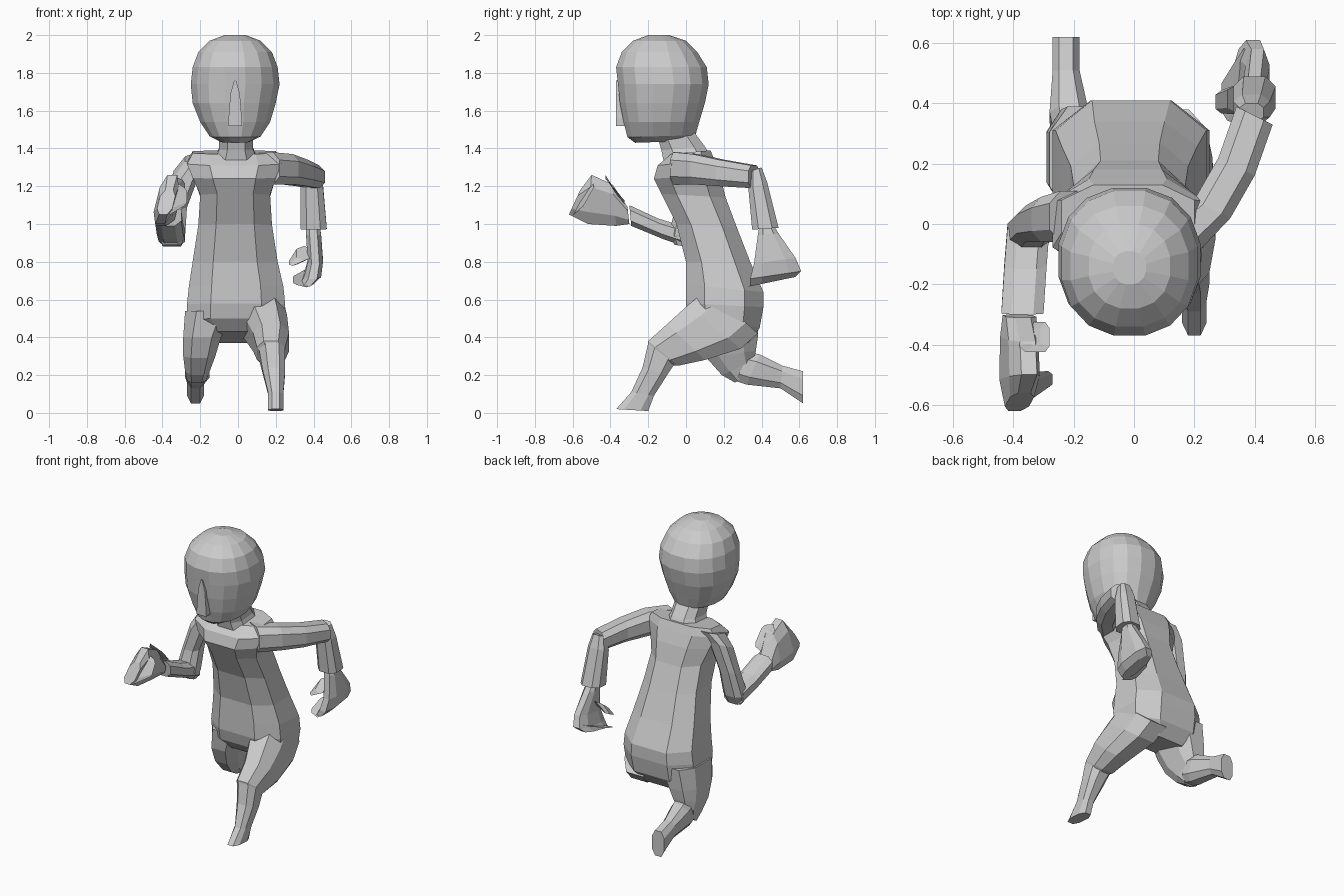
import bpy
import bmesh
from math import cos, sin, pi
from mathutils import Vector

old = bpy.data.objects.get("Cube")
if old:
    bpy.data.objects.remove(old, do_unlink=True)

clay = bpy.data.materials.new("clay_grey")
clay.use_nodes = True
clay.diffuse_color = (0.6, 0.6, 0.6, 1)
clay.node_tree.nodes["Principled BSDF"].inputs["Base Color"].default_value = (0.6, 0.6, 0.6, 1)


def soften(value, power):
    """Squarer than a circle when power is below one."""
    return (1 if value > 0 else -1) * abs(value) ** power


def loft(name, rings, sides=8, power=0.75, yaw=0.0, lean=0.0):
    """Skin closed rings; each ring is x_min, x_max, y0, z0, y1, z1 in hundredths.
    The two y-z points are the opposite edges of the ring in profile."""
    bm = bmesh.new()
    loops = []
    for x_min, x_max, y0, z0, y1, z1 in rings:
        middle = Vector(((x_min + x_max) / 2, (y0 + y1) / 2, (z0 + z1) / 2))
        across = Vector(((x_max - x_min) / 2, 0, 0))
        along = Vector((0, (y0 - y1) / 2, (z0 - z1) / 2))
        loop = []
        for i in range(sides):
            angle = 2 * pi * (i + 0.5) / sides
            grow = 1 / cos(pi / sides) ** power
            offset = (across * soften(cos(angle), power)
                      + along * soften(sin(angle), power)) * grow
            offset.y += yaw * offset.x
            offset.x += lean * offset.z
            loop.append(bm.verts.new((middle + offset) / 100))
        loops.append(loop)
    for low, high in zip(loops, loops[1:]):
        for i in range(sides):
            j = (i + 1) % sides
            bm.faces.new((low[i], low[j], high[j], high[i]))
    bm.faces.new(loops[0])
    bm.faces.new(loops[-1])
    bmesh.ops.recalc_face_normals(bm, faces=bm.faces)
    mesh = bpy.data.meshes.new(name)
    bm.to_mesh(mesh)
    bm.free()
    mesh.materials.append(clay)
    part = bpy.data.objects.new(name, mesh)
    bpy.context.collection.objects.link(part)
    return part


# Head, nose and neck
loft("head", [
    (-9, 6, -27, 143, 2, 144),
    (-15, 12, -31, 146, 5, 147),
    (-20, 17, -33, 154, 7, 154),
    (-24, 20, -35, 164, 10, 164),
    (-25, 22, -36, 174, 12, 174),
    (-24, 21, -37, 183, 11, 183),
    (-21, 18, -34, 191, 6, 191),
    (-15, 12, -28, 197, 0, 197),
    (-7, 4, -20, 200, -9, 200),
], sides=16, power=0.9)
loft("nose", [
    (-5, 2, -37, 152, -31, 152),
    (-5, 2, -37, 156, -31, 156),
    (-4, 1, -37, 169, -33, 169),
    (-2, -1, -37, 176, -34, 176),
], sides=4, power=1)
loft("neck", [
    (-12, 10, -12, 134, 13, 136),
    (-10, 8, -13, 139, 10, 141),
    (-10, 8, -15, 146, 4, 149),
])

# Torso, leaning forward from the hips
loft("torso", [
    (-19, 16, 8, 43, 33, 37),
    (-27, 24, 2, 50, 39, 45),
    (-27, 25, 0, 58, 41, 56),
    (-26, 24, 0, 68, 41, 64),
    (-24, 21, 0, 80, 34, 80),
    (-21, 18, -5, 100, 27, 98),
    (-20, 17, -13, 116, 21, 114),
    (-24, 20, -17, 124, 18, 126),
    (-27, 23, -15, 131, 15, 134),
    (-24, 20, -8, 137, 13, 139),
])

# Front leg, striding forward
loft("left_thigh", [
    (0, 24, 12, 66, 38, 42),
    (3, 26, 1, 57, 29, 34),
    (8, 27, -10, 47, 10, 28),
    (10, 25, -20, 38, -4, 25),
    (12, 24, -20, 34, -7, 25),
])
loft("left_shin", [
    (11, 25, -20, 37, -6, 26),
    (13, 25, -23, 24, -10, 20),
    (16, 24, -29, 11, -17, 9),
    (16, 24, -37, 2, -20, 1),
])

# Rear leg, bent back at the knee
loft("right_thigh", [
    (-28, -3, 4, 54, 39, 54),
    (-29, -9, 6, 40, 38, 40),
    (-29, -12, 11, 29, 37, 33),
    (-28, -15, 19, 20, 36, 28),
    (-27, -17, 26, 16, 32, 20),
])
loft("right_shin", [
    (-27, -15, 26, 17, 34, 32),
    (-28, -15, 32, 15, 39, 31),
    (-27, -18, 50, 13, 51, 25),
    (-27, -18, 62, 5, 62, 22),
])

# Arm swung backward
loft("left_upper_arm", [
    (8, 22, -5, 138, -5, 121),
    (20, 32, 5, 137, 5, 121),
    (28, 40, 19, 134, 19, 120),
    (34, 46, 36, 131, 36, 119),
], yaw=-0.5)
loft("left_forearm", [
    (35, 43, 40, 130, 34, 128),
    (33, 45, 43, 122, 33, 119),
    (33, 47, 49, 98, 35, 97),
])
loft("left_palm", [
    (36, 43, 46, 100, 39, 100),
    (36, 44, 49, 95, 38, 94),
    (37, 45, 58, 82, 36, 79),
    (35, 44, 61, 75, 34, 71),
    (33, 40, 58, 72, 34, 67),
])
loft("left_fingers", [
    (29, 33, 49, 73, 35, 68),
    (33, 40, 57, 76, 34, 67),
], sides=6)
loft("left_thumb", [
    (27, 31, 44, 81, 37, 78),
    (31, 39, 46, 88, 37, 81),
], sides=6)

# Arm swung forward
loft("right_upper_arm", [
    (-28, -13, -6, 132, 11, 137),
    (-34, -21, -6, 123, 9, 130),
    (-39, -27, -6, 108, 6, 111),
    (-42, -28, -9, 94, 3, 94),
    (-40, -30, -6, 89, 0, 88),
])
loft("right_forearm", [
    (-42, -28, -2, 99, 0, 88),
    (-43, -29, -15, 103, -12, 92),
    (-44, -30, -30, 110, -29, 99),
])
loft("right_palm", [
    (-43, -33, -31, 109, -30, 100),
    (-43, -33, -39, 121, -37, 99),
    (-43, -33, -50, 126, -52, 100),
    (-42, -34, -56, 118, -62, 105),
], lean=0.25)
loft("right_fingers", [
    (-38, -34, -50, 123, -59, 106),
    (-30, -27, -49, 119, -54, 110),
], sides=6)
loft("right_thumb", [
    (-38, -34, -42, 125, -33, 110),
    (-31, -28, -42, 123, -33, 113),
], sides=6)
